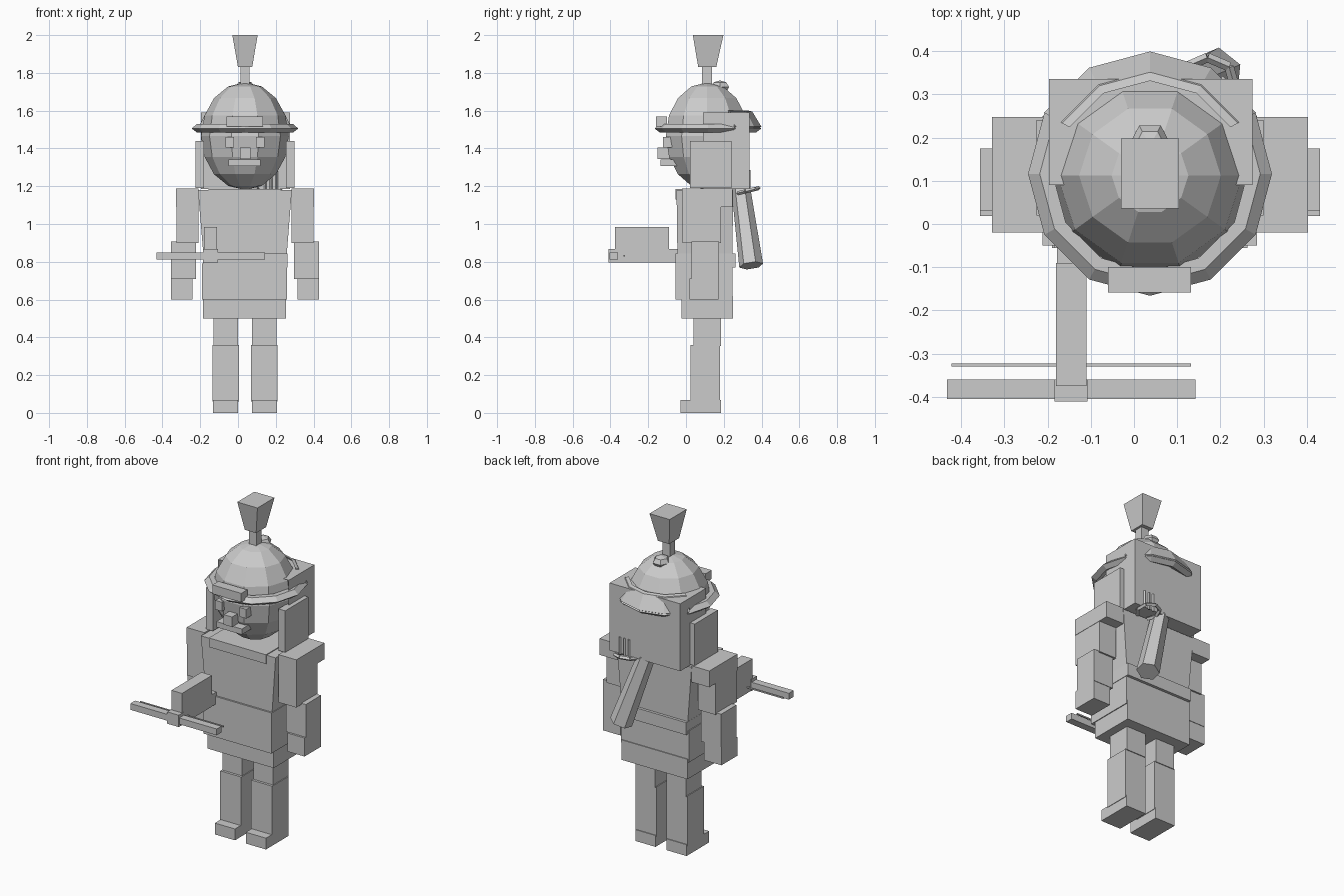
import bpy, bmesh, math
from mathutils import Vector

if "Cube" in bpy.data.objects:
    bpy.data.objects.remove(bpy.data.objects["Cube"])

CX, CY = 0.037, 0.112   # body and head axis

grey = bpy.data.materials.new("plain grey")
grey.diffuse_color = (0.6, 0.6, 0.6, 1)
grey.use_nodes = True
grey.node_tree.nodes["Principled BSDF"].inputs["Base Color"].default_value = grey.diffuse_color


def finish(name, bm):
    me = bpy.data.meshes.new(name)
    bm.to_mesh(me)
    bm.free()
    me.materials.append(grey)
    ob = bpy.data.objects.new(name, me)
    bpy.context.collection.objects.link(ob)
    return ob


def box(name, x, y, z, top=None, drop=None):
    """Box from ranges; top = (x range, y range) tapers it, drop = direction of a face left open."""
    tx, ty = top or (x, y)
    bm = bmesh.new()
    bmesh.ops.create_cube(bm, size=1)
    for v in bm.verts:
        i, j, k = (int(c > 0) for c in v.co)
        v.co = ((tx if k else x)[i], (ty if k else y)[j], z[k])
    bm.normal_update()
    if drop:
        gone = [f for f in bm.faces if f.normal.dot(Vector(drop)) > 0.9]
        bmesh.ops.delete(bm, geom=gone, context='FACES')
    return finish(name, bm)


def pair(name, x, y, z):
    """Two boxes mirrored about the body axis."""
    box("right_" + name, x, y, z)
    box("left_" + name, (2 * CX - x[1], 2 * CX - x[0]), y, z)


def lathe(name, profile, sides, start=0.0, sweep=math.tau):
    """Closed profile of (radius, z) swept round the head axis."""
    full = sweep > 6.28
    bm = bmesh.new()
    steps = sides if full else sides + 1
    rings = []
    for i in range(steps):
        a = start + sweep * i / sides
        rings.append([bm.verts.new((CX + r * math.cos(a), CY + 0.004 + r * math.sin(a), z))
                      for r, z in profile])
    n = len(profile)
    for i in range(sides):
        p, q = rings[i], rings[(i + 1) % steps]
        for j in range(n):
            bm.faces.new((p[j], q[j], q[(j + 1) % n], p[(j + 1) % n]))
    if not full:
        bm.faces.new(rings[0])
        bm.faces.new(rings[-1])
    bmesh.ops.recalc_face_normals(bm, faces=bm.faces)
    return finish(name, bm)


def ball(name, centre, size, seg, rings):
    bm = bmesh.new()
    bmesh.ops.create_uvsphere(bm, u_segments=seg, v_segments=rings, radius=1)
    for v in bm.verts:
        x, y, z = v.co
        a = math.pi / 2   # turn a vertex line to face front and back
        v.co = (centre[0] - y * size[0], centre[1] + x * size[1], centre[2] + z * size[2])
    return finish(name, bm)


def rod(name, a, b, r1, r2, sides):
    a, b = Vector(a), Vector(b)
    bm = bmesh.new()
    bmesh.ops.create_cone(bm, cap_ends=True, segments=sides, radius1=r1, radius2=r2,
                          depth=(b - a).length)
    rot = (b - a).to_track_quat('Z', 'Y')
    for v in bm.verts:
        v.co = rot @ v.co + (a + b) / 2
    return finish(name, bm)


# Legs and feet
pair("thigh", (0.075, 0.205), (0.04, 0.185), (0.355, 0.55))
pair("shin", (0.07, 0.21), (0.025, 0.18), (0.06, 0.36))
pair("foot", (0.073, 0.207), (-0.03, 0.185), (0.0, 0.068))

# Body
box("skirt", (-0.185, 0.255), (-0.025, 0.25), (0.5, 0.62))
box("belly", (-0.19, 0.26), (-0.055, 0.245), (0.6, 0.79))
box("belt", (-0.185, 0.263), (-0.056, 0.262), (0.77, 0.845))
box("chest", (-0.18, 0.255), (-0.045, 0.245), (0.8, 1.18),
    top=((-0.212, 0.285), (-0.05, 0.25)))
box("collar", (-0.155, 0.225), (-0.056, 0.1), (1.13, 1.185))

# Arms
pair("shoulder", (0.283, 0.402), (-0.02, 0.247), (1.09, 1.188))
pair("upper_arm", (0.283, 0.4), (-0.018, 0.185), (0.9, 1.1))
pair("forearm", (0.297, 0.43), (0.03, 0.175), (0.71, 0.908))
pair("hand", (0.315, 0.43), (0.018, 0.172), (0.6, 0.711))

# Head and face
ball("head", (CX, CY, 1.465), (0.232, 0.23, 0.285), 10, 8)
pair("eye", (0.095, 0.14), (-0.122, -0.05), (1.405, 1.46))
box("nose", (0.01, 0.065), (-0.15, -0.08), (1.345, 1.405))
box("mouth", (-0.05, 0.12), (-0.135, -0.04), (1.308, 1.342))

# Hair shell behind the face, open to the front
box("hair", (-0.196, 0.274), (0.09, 0.335), (1.185, 1.59), drop=(0, -1, 0))
pair("cheek_guard", (0.255, 0.3), (0.02, 0.24), (1.19, 1.44))

# Helmet brim, neck guard, front plate and knob
lathe("brim", [(0.225, 1.50), (0.255, 1.485), (0.282, 1.505), (0.255, 1.53), (0.225, 1.53)], 12)
lathe("neck_guard", [(0.215, 1.60), (0.235, 1.595), (0.283, 1.515), (0.26, 1.50)], 4,
      math.radians(30), math.radians(120))
box("brow_plate", (-0.06, 0.132), (-0.158, -0.1), (1.515, 1.568))
ball("helmet_knob", (CX, 0.18, 1.725), (0.05, 0.055, 0.035), 6, 4)

# Plume
box("plume_stem", (0.012, 0.062), (0.085, 0.137), (1.7, 1.84))
box("plume", (0.0, 0.075), (0.065, 0.16), (1.83, 2.0),
    top=((-0.03, 0.104), (0.036, 0.198)))

# Crossbow held out in front
box("bow_stock", (-0.18, -0.11), (-0.375, -0.09), (0.797, 0.985))
box("bow_rail", (-0.178, -0.112), (-0.37, -0.03), (0.797, 0.868))
box("bow_nose", (-0.184, -0.107), (-0.41, -0.36), (0.797, 0.868))
box("bow_limb", (-0.432, 0.142), (-0.405, -0.36), (0.812, 0.85))
box("bow_string", (-0.422, 0.132), (-0.33, -0.322), (0.828, 0.836))

# Quiver on the back with its strap loop and bolts
rod("quiver", (0.19, 0.345, 0.78), (0.06, 0.29, 1.19), 0.064, 0.05, 6)
loop = [(0.17 + 0.065 * math.cos(a), 0.325 + 0.06 * math.sin(a), 1.175 + 0.015 * math.sin(a))
        for a in (math.radians(t) for t in range(-60, 241, 50))]
for i in range(len(loop) - 1):
    rod("quiver_loop", loop[i], loop[i + 1], 0.011, 0.011, 4)
for i in range(3):
    x = 0.145 + 0.03 * i
    rod("bolt", (x, 0.335, 1.18), (x, 0.335, 1.285), 0.007, 0.007, 4)
